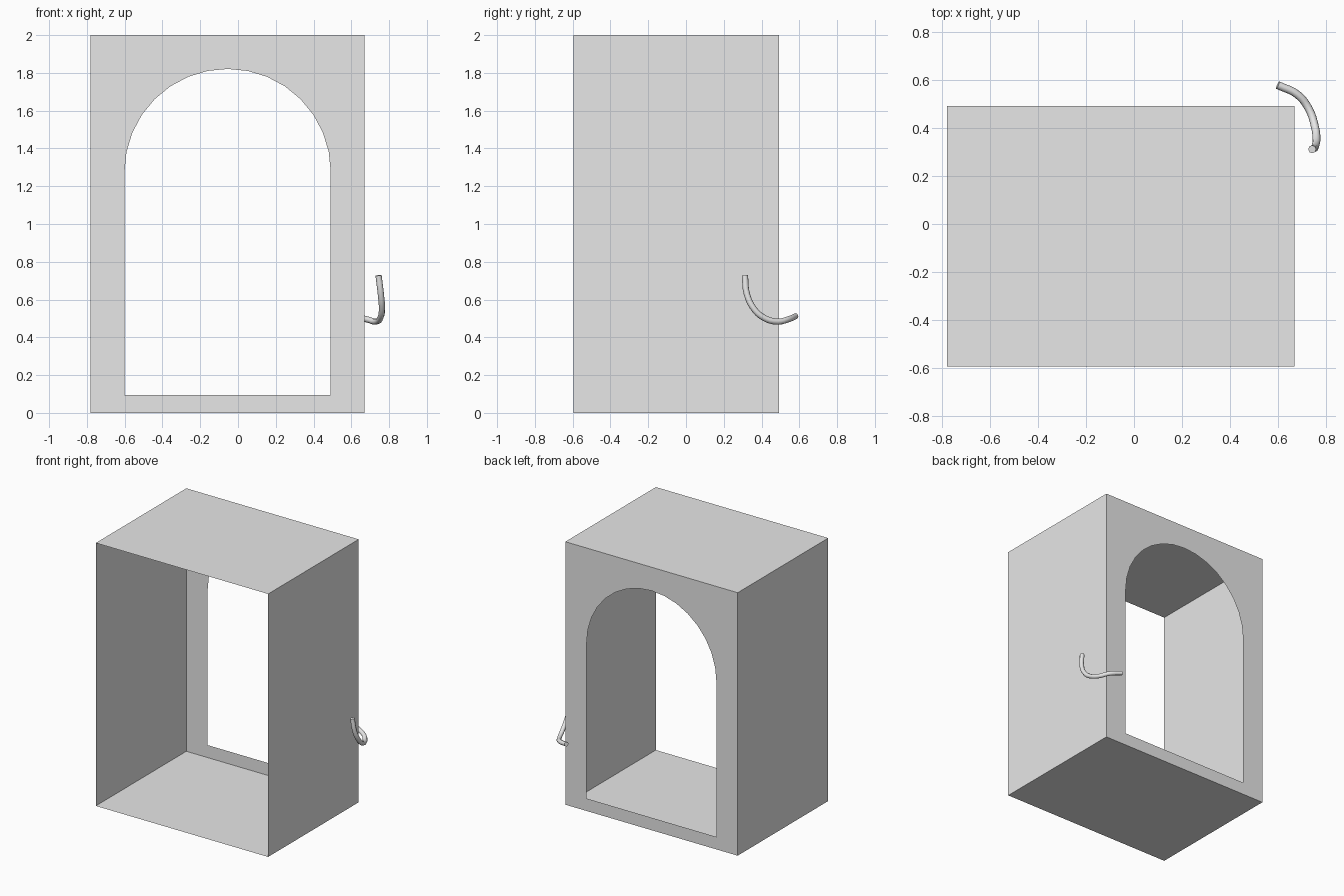
import bpy, bmesh, math

if "Cube" in bpy.data.objects:
    bpy.data.objects.remove(bpy.data.objects["Cube"])

X0, X1, Y0, Y1, H = -0.78, 0.67, -0.595, 0.493, 2.0   # shell extents
CX, R, SILL, SPRING = -0.055, 0.546, 0.095, 1.275      # arched opening

grey = bpy.data.materials.new("light_grey")
grey.diffuse_color = (0.8, 0.8, 0.8, 1)
grey.use_nodes = True
grey.node_tree.nodes["Principled BSDF"].inputs["Base Color"].default_value = grey.diffuse_color


def make_object(name, bm):
    mesh = bpy.data.meshes.new(name)
    bm.to_mesh(mesh)
    bm.free()
    mesh.materials.append(grey)
    obj = bpy.data.objects.new(name, mesh)
    bpy.context.collection.objects.link(obj)
    return obj


# Cabinet shell: thin sheets, open front, arched opening in the back
bm = bmesh.new()


def face(points):
    bm.faces.new([bm.verts.new(p) for p in points])


face([(X0, Y0, H), (X1, Y0, H), (X1, Y1, H), (X0, Y1, H)])   # top
face([(X0, Y0, 0), (X0, Y1, 0), (X1, Y1, 0), (X1, Y0, 0)])   # bottom
face([(X1, Y0, 0), (X1, Y1, 0), (X1, Y1, H), (X1, Y0, H)])   # right side
face([(X0, Y0, 0), (X0, Y0, H), (X0, Y1, H), (X0, Y1, 0)])   # left side

# Back panel as two halves that meet on the arch centre line
for side, edge in ((-1, X0), (1, X1)):
    arc = [(CX + side * R * math.cos(i * math.pi / 16), Y1,
            SPRING + R * math.sin(i * math.pi / 16)) for i in range(9)]
    outline = [(CX, Y1, 0), (CX, Y1, SILL), (CX + side * R, Y1, SILL)] + arc
    outline += [(CX, Y1, H), (edge, Y1, H), (edge, Y1, 0)]
    face(outline if side == 1 else outline[::-1])

bmesh.ops.remove_doubles(bm, verts=bm.verts, dist=0.0001)
for f in bm.faces:                                  # back panel faces outward
    f.normal_update()
    if all(abs(v.co.y - Y1) < 1e-4 for v in f.verts) and f.normal.y < 0:
        f.normal_flip()
make_object("cabinet_shell", bm)

# Bent tail-like hook beside the rear right corner
path = [(0.60, 0.58, 0.512), (0.683, 0.54, 0.495), (0.731, 0.479, 0.483),
        (0.755, 0.408, 0.506), (0.762, 0.36, 0.55), (0.756, 0.322, 0.63),
        (0.744, 0.312, 0.728)]
curve = bpy.data.curves.new("hook", 'CURVE')
curve.dimensions = '3D'
curve.bevel_depth = 0.0165
curve.bevel_resolution = 2
curve.resolution_u = 4
curve.use_fill_caps = True
spline = curve.splines.new('BEZIER')
spline.bezier_points.add(len(path) - 1)
for point, co in zip(spline.bezier_points, path):
    point.co = co
    point.handle_left_type = point.handle_right_type = 'AUTO'
curve.materials.append(grey)
hook = bpy.data.objects.new("hook", curve)
bpy.context.collection.objects.link(hook)
